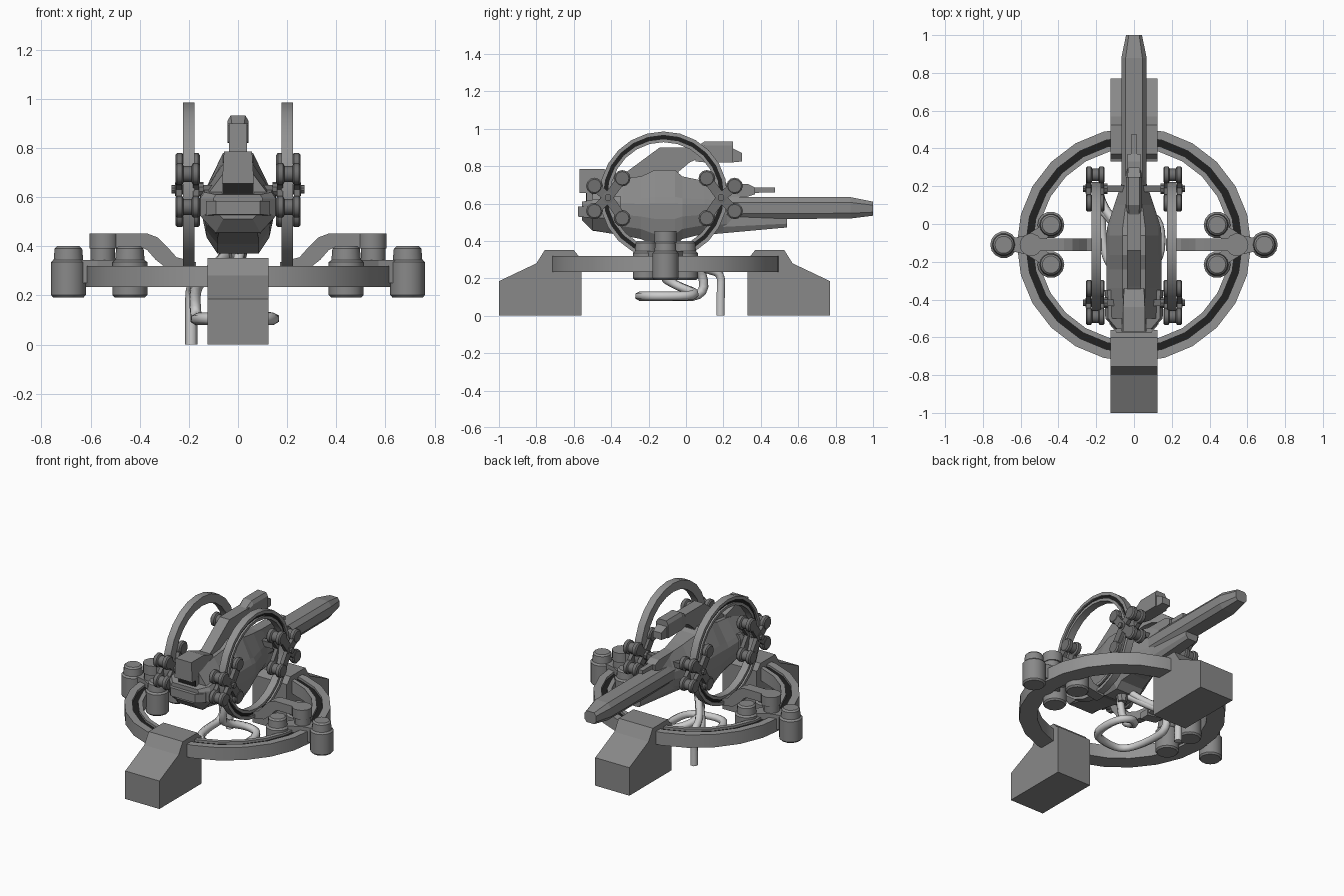
import bpy, bmesh
from math import pi, sin, cos, atan2
from mathutils import Matrix, Vector

if "Cube" in bpy.data.objects:
    bpy.data.objects.remove(bpy.data.objects["Cube"])


def paint(name, v):
    m = bpy.data.materials.new(name)
    m.diffuse_color = (v, v, v, 1)
    m.use_nodes = True
    m.node_tree.nodes["Principled BSDF"].inputs["Base Color"].default_value = m.diffuse_color
    return m


body, ring_grey = paint("body_grey", .25), paint("ring_grey", .29)
clamp_grey, hose_grey, dark = paint("clamp_grey", .16), paint("hose_grey", .6), paint("dark_inset", .015)
CY, CZ = -0.11, 0.643   # ring centre in y, side ring centre in z


def finish(name, bm, mats, smooth=False):
    bmesh.ops.recalc_face_normals(bm, faces=bm.faces)
    me = bpy.data.meshes.new(name)
    bm.to_mesh(me)
    bm.free()
    for m in mats:
        me.materials.append(m)
    ob = bpy.data.objects.new(name, me)
    bpy.context.collection.objects.link(ob)
    if smooth:
        bpy.ops.object.select_all(action='DESELECT')
        ob.select_set(True)
        bpy.context.view_layer.objects.active = ob
        bpy.ops.object.shade_smooth_by_angle(angle=0.56)
    return ob


def skin(name, loops, mat=body, smooth=False):
    """Bridge equal-length point loops, capping the ends."""
    bm = bmesh.new()
    L = [[bm.verts.new(p) for p in lp] for lp in loops]
    n = len(L[0])
    for a, b in zip(L, L[1:]):
        for i in range(n):
            j = (i + 1) % n
            bm.faces.new((a[i], a[j], b[j], b[i]))
    bm.faces.new(L[0])
    bm.faces.new(L[-1])
    return finish(name, bm, (mat,), smooth)


def plate(name, pts, x0, x1, mat=body):
    """Side profile (y, z) extruded along x."""
    return skin(name, [[(x, y, z) for y, z in pts] for x in (x0, x1)], mat)


def lathe(name, prof, n, mat, dark_edge):
    """Closed (radius, height) profile turned around z, then transformed."""
    bm = bmesh.new()
    R = [[bm.verts.new(mat @ Vector((r * cos(a), r * sin(a), h))) for r, h in prof]
         for a in (2 * pi * k / n for k in range(n))]
    m = len(prof)
    for k in range(n):
        for i in range(m):
            j = (i + 1) % m
            q = R[(k + 1) % n]
            f = bm.faces.new((R[k][i], R[k][j], q[j], q[i]))
            f.material_index = int(i == dark_edge)
    return finish(name, bm, (ring_grey, dark), True)


def turned(name, steps, n, mat, paint=body):
    """Solid round part from (radius, height) steps."""
    return skin(name, [[mat @ Vector((r * cos(2 * pi * k / n), r * sin(2 * pi * k / n), h))
                        for k in range(n)] for r, h in steps], paint, True)


def sections(name, rows, shape):
    """Loft along y: rows of (y, half width, z bottom, z top)."""
    return skin(name, [[(u * w, y, b + v * (t - b)) for u, v in shape] for y, w, b, t in rows])


def both(half):
    return half + [(-u, v) for u, v in reversed(half)]


T = Matrix.Translation

# Base ring with dark channel on top
lathe("base_ring", [(0.62, 0.235), (0.62, 0.32), (0.573, 0.32), (0.573, 0.305),
                    (0.538, 0.305), (0.538, 0.32), (0.51, 0.32), (0.51, 0.235)], 24, T((0, CY, 0)), 3)

# Two feet, front and back
foot = [(-1, 0), (-1, .185), (-.80, .28), (-.755, .352), (-.60, .352), (-.575, .32), (-.56, .315), (-.56, 0)]
plate("front_foot", foot, -.125, .125)
plate("back_foot", [(-0.23 - y, z) for y, z in foot], -.125, .125)

for s, side in ((1, "right"), (-1, "left")):
    # Side ring, channel facing outward
    turn = T((s * .2, CY - .01, CZ)) @ Matrix.Rotation(s * pi / 2, 4, 'Y')
    lathe(side + "_side_ring", [(.342, -.024), (.342, .024), (.321, .024), (.321, .012), (.303, .012),
                                (.303, .024), (.285, .024), (.285, -.024)], 24, turn, 3)

    # Curved arm carrying the side ring
    top = [(.17, .335), (.25, .355), (.29, .40), (.325, .435), (.37, .452), (.55, .452)]
    low = [(.55, .395), (.39, .395), (.37, .385), (.335, .345), (.29, .31), (.17, .29)]
    skin(side + "_arm", [[(s * x, CY + d, z) for x, z in top + low] for d in (-.034, .034)])
    turned(side + "_arm_disc", [(.06, .39), (.06, .452)], 14, T((s * .545, CY, 0)))
    turned(side + "_arm_post", [(.05, .28), (.05, .4)], 12, T((s * .55, CY, 0)))

    # Three pad cylinders and their webs
    for i, (x, y) in enumerate(((.69, CY), (.44, CY + .105), (.44, CY - .105))):
        turned(f"{side}_pad_{i}", [(.062, .192), (.071, .202), (.071, .335), (.06, .345), (.056, .39), (.046, .4)],
               14, T((s * x, y, 0)))
        d = Vector((x - .55, y - CY, 0))
        n = Vector((-d.y, d.x, 0)).normalized()
        o = Vector((.55, CY, 0))
        quad = [o + n * .055, o + d + n * .025, o + d - n * .025, o - n * .055]
        skin(f"{side}_pad_web_{i}", [[(s * p.x, p.y, z) for p in quad] for z in (.25, .345)])

    # Roller clamps gripping the side ring
    for g, end in ((-1, "front"), (1, "back")):
        hub = (-.115 + g * .302, .632)
        roll = Matrix.Rotation(s * pi / 2, 4, 'Y')
        for i, (dy, dz) in enumerate(((.073, .062), (.073, -.072), (-.076, .103), (-.076, -.11))):
            py, pz = hub[0] + g * dy, hub[1] + dz
            turned(f"{side}_{end}_roller_{i}",
                   [(.036, -.05), (.044, -.043), (.044, -.022), (.033, -.016), (.033, .016),
                    (.044, .022), (.044, .043), (.036, .05)], 12, T((s * .205, py, pz)) @ roll, clamp_grey)
            a = atan2(pz - hub[1], py - hub[0])
            w = Vector((-sin(a), cos(a))) * .025
            q = [(hub[0] + w.x, hub[1] + w.y), (py + w.x, pz + w.y), (py - w.x, pz - w.y), (hub[0] - w.x, hub[1] - w.y)]
            for k, x in enumerate((.158, .228)):
                plate(f"{side}_{end}_clamp_arm_{i}_{k}", q, s * x, s * (x + .025), clamp_grey)
        turned(f"{side}_{end}_clamp_hub", [(.03, -.065), (.03, -.025), (.02, -.02), (.02, .02), (.03, .025),
                                           (.03, .05), (.018, .052), (.018, .066)],
               10, T((s * .205, *hub)) @ roll, clamp_grey)

# Axles joining the clamps through the hull
for y, end in ((-.417, "front"), (.187, "back")):
    plate(end + "_axle", [(y - .018, .614), (y + .018, .614), (y + .018, .65), (y - .018, .65)], -.2, .2, clamp_grey)

# Faceted main hull
hull = both([(.42, 1), (.9, .65), (1, .56), (1, .36), (.88, .16), (.58, 0)])
sections("hull", [(-.50, .135, .455, .70), (-.34, .145, .43, .735), (-.24, .145, .41, .745), (-.165, .145, .37, .78),
                  (-.06, .145, .37, .78), (-.02, .143, .41, .745), (.10, .105, .44, .72), (.22, .065, .45, .70),
                  (.33, .04, .48, .67)], hull)

# Front housing: cheeks, sight block and lower lip
sections("front_housing", [(-.555, .10, .51, .61), (-.50, .152, .455, .62), (-.35, .155, .45, .64)],
         both([(.9, 1), (1, .85), (1, .4), (.6, 0)]))
sections("sight_block", [(-.57, .065, .655, .785), (-.44, .065, .655, .785), (-.34, .06, .66, .75)], both([(.88, 1), (1, 0)]))
sections("sight_block_base", [(-.53, .065, .57, .67), (-.35, .065, .57, .67)], both([(1, 1), (1, 0)]))
sections("front_lip", [(-.578, .09, .53, .585), (-.53, .13, .525, .585), (-.45, .14, .525, .585)], both([(1, 1), (1, 0)]))
plate("sight_glass", [(-.534, .61), (-.534, .665), (-.5, .665), (-.5, .61)], -.062, .062, dark)

# Barrel and its lower rail
sections("barrel", [(-.05, .065, .50, .635), (.25, .067, .515, .635), (.88, .067, .52, .634), (1.0, .042, .535, .61)],
         both([(.66, 1), (1, .75), (1, .25), (.66, 0)]))
sections("lower_rail", [(-.05, .07, .42, .55), (.13, .06, .435, .54), (.54, .045, .472, .53)], both([(1, 1), (1, .35), (.7, 0)]))

# Dorsal fin, its cap and the thin rear spine
plate("dorsal_fin", [(-.39, .72), (-.33, .76), (-.14, .90), (.07, .90), (.11, .86), (.02, .82), (-.04, .77), (-.05, .70)], -.036, .036)
sections("fin_cap", [(.05, .036, .825, .90), (.10, .043, .82, .932), (.25, .043, .82, .932)], both([(.7, 1), (1, .8), (1, 0)]))
sections("fin_tip", [(.25, .035, .82, .895), (.30, .03, .825, .87)], both([(1, 1), (1, 0)]))
plate("spine_base", [(.05, .62), (.05, .71), (.33, .705), (.37, .685), (.37, .65), (.28, .62)], -.034, .034)
plate("spine_tip", [(.30, .655), (.30, .685), (.475, .685), (.475, .66)], -.016, .016)


# Bent hoses hanging under the hull
def hose(name, pts, r=.025):
    cu = bpy.data.curves.new(name, 'CURVE')
    cu.dimensions = '3D'
    cu.bevel_depth = r
    cu.bevel_resolution = 1
    cu.use_fill_caps = True
    cu.resolution_u = 4
    cu.materials.append(hose_grey)
    sp = cu.splines.new('NURBS')
    sp.points.add(len(pts) - 1)
    for p, c in zip(sp.points, pts):
        p.co = (*c, 1)
    sp.order_u = 3
    sp.use_endpoint_u = True
    ob = bpy.data.objects.new(name, cu)
    bpy.context.collection.objects.link(ob)


hose("ground_hose", [(-.19, .185, 0), (-.19, .185, .12), (-.19, .19, .23), (-.17, .10, .25), (-.08, -.02, .33), (-.02, -.08, .40)])
hose("looped_hose", [(-.01, -.12, .40), (-.10, .0, .30), (-.18, .09, .24), (-.17, .10, .10), (-.17, -.10, .105), (-.12, -.25, .105),
                     (.02, -.25, .105), (.145, -.20, .105), (.145, .02, .105), (.05, .06, .12), (-.05, -.05, .16),
                     (-.02, -.15, .22), (.01, -.12, .40)])
turned("hull_socket", [(.028, .33), (.04, .38)], 8, T((0, CY, 0)))
